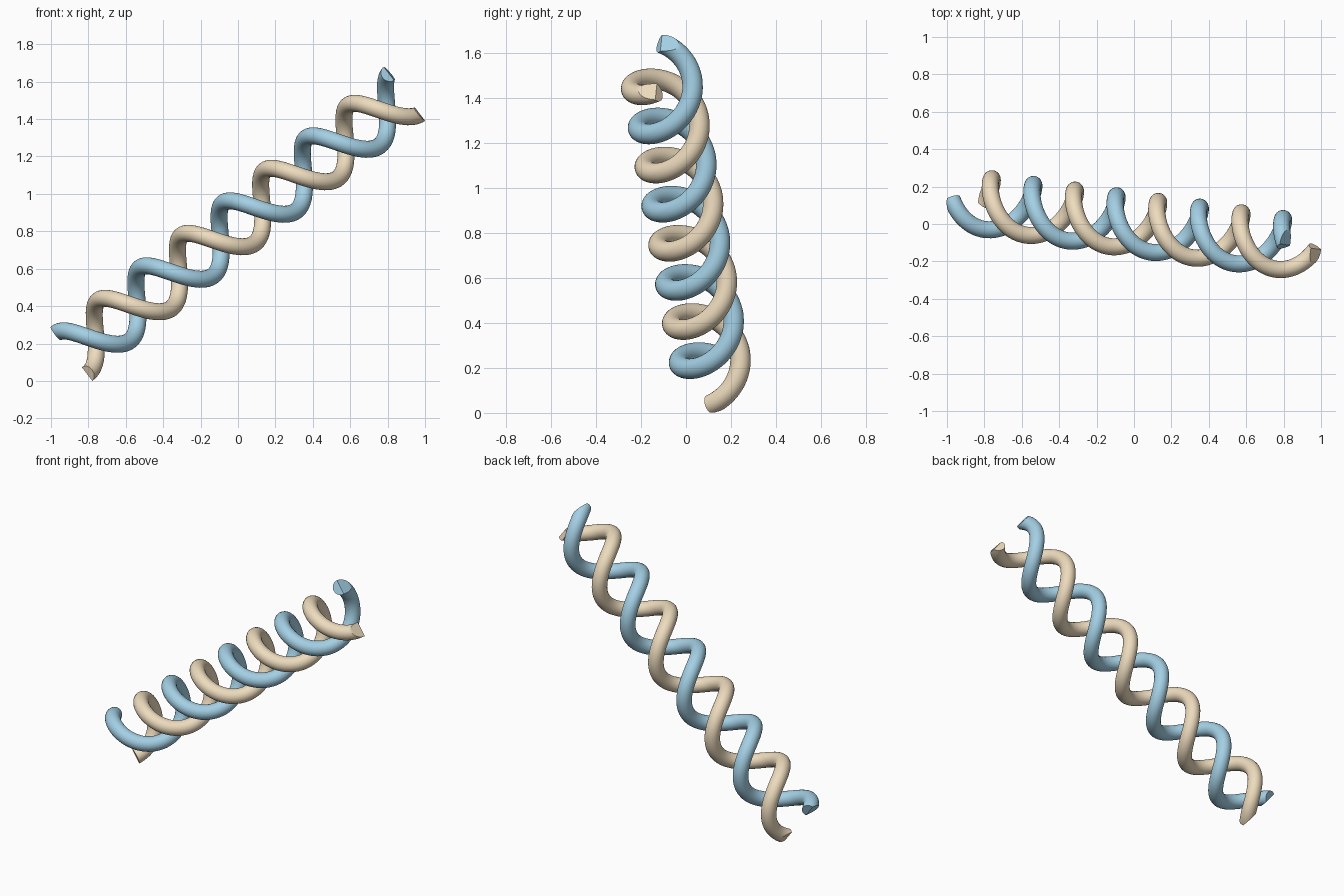
import bpy, bmesh, math
from mathutils import Vector

if "Cube" in bpy.data.objects:
    bpy.data.objects.remove(bpy.data.objects["Cube"])

# Helix axis and frame
END = Vector((0.89, -0.1215, 0.695))       # half of the axis, from the middle
MID = Vector((0, 0, 0.84))
A = END.normalized()
V = Vector((-A.y, A.x, 0)).normalized()    # sideways
U = A.cross(V)                             # upward
R, TUBE, TURNS = 0.137, 0.0455, 4
STEPS, SIDES = 64 * TURNS, 28


def strand(name, phase, color):
    bm = bmesh.new()
    rings = []
    # Round tube swept along the helix
    for i in range(STEPS + 1):
        f = i / STEPS
        t = f * TURNS * math.tau + phase
        radial = U * math.cos(t) - V * math.sin(t)
        turn = -U * math.sin(t) - V * math.cos(t)
        tangent = (turn * R * TURNS * math.tau + END * 2).normalized()
        side = tangent.cross(radial)
        c = MID + END * (2 * f - 1) + radial * R
        rings.append([bm.verts.new(c + (radial * math.cos(b) + side * math.sin(b)) * TUBE)
                      for b in (math.tau * k / SIDES for k in range(SIDES))])
    for p, q in zip(rings, rings[1:]):
        for k in range(SIDES):
            n = (k + 1) % SIDES
            bm.faces.new((p[k], p[n], q[n], q[k]))
    bm.faces.new(rings[0][::-1])
    bm.faces.new(rings[-1])
    # Trim both ends square to the axis
    for s in (-1, 1):
        bmesh.ops.bisect_plane(bm, geom=bm.verts[:] + bm.edges[:] + bm.faces[:], dist=1e-5,
                               plane_co=MID + END * s, plane_no=A * s, clear_outer=True)
        bmesh.ops.holes_fill(bm, edges=[e for e in bm.edges if e.is_boundary], sides=0)
    bmesh.ops.recalc_face_normals(bm, faces=bm.faces[:])

    mesh = bpy.data.meshes.new(name)
    bm.to_mesh(mesh)
    bm.free()
    obj = bpy.data.objects.new(name, mesh)
    bpy.context.collection.objects.link(obj)
    mat = bpy.data.materials.new(name + "_color")
    mat.diffuse_color = color
    mat.use_nodes = True
    mat.node_tree.nodes["Principled BSDF"].inputs["Base Color"].default_value = mat.diffuse_color
    mesh.materials.append(mat)
    bpy.ops.object.select_all(action='DESELECT')
    obj.select_set(True)
    bpy.context.view_layer.objects.active = obj
    bpy.ops.object.shade_smooth_by_angle(angle=math.radians(35))


# Two intertwined strands
strand("blue_strand", 0, (0.37, 0.63, 0.78, 1))
strand("beige_strand", math.pi, (0.85, 0.71, 0.51, 1))
